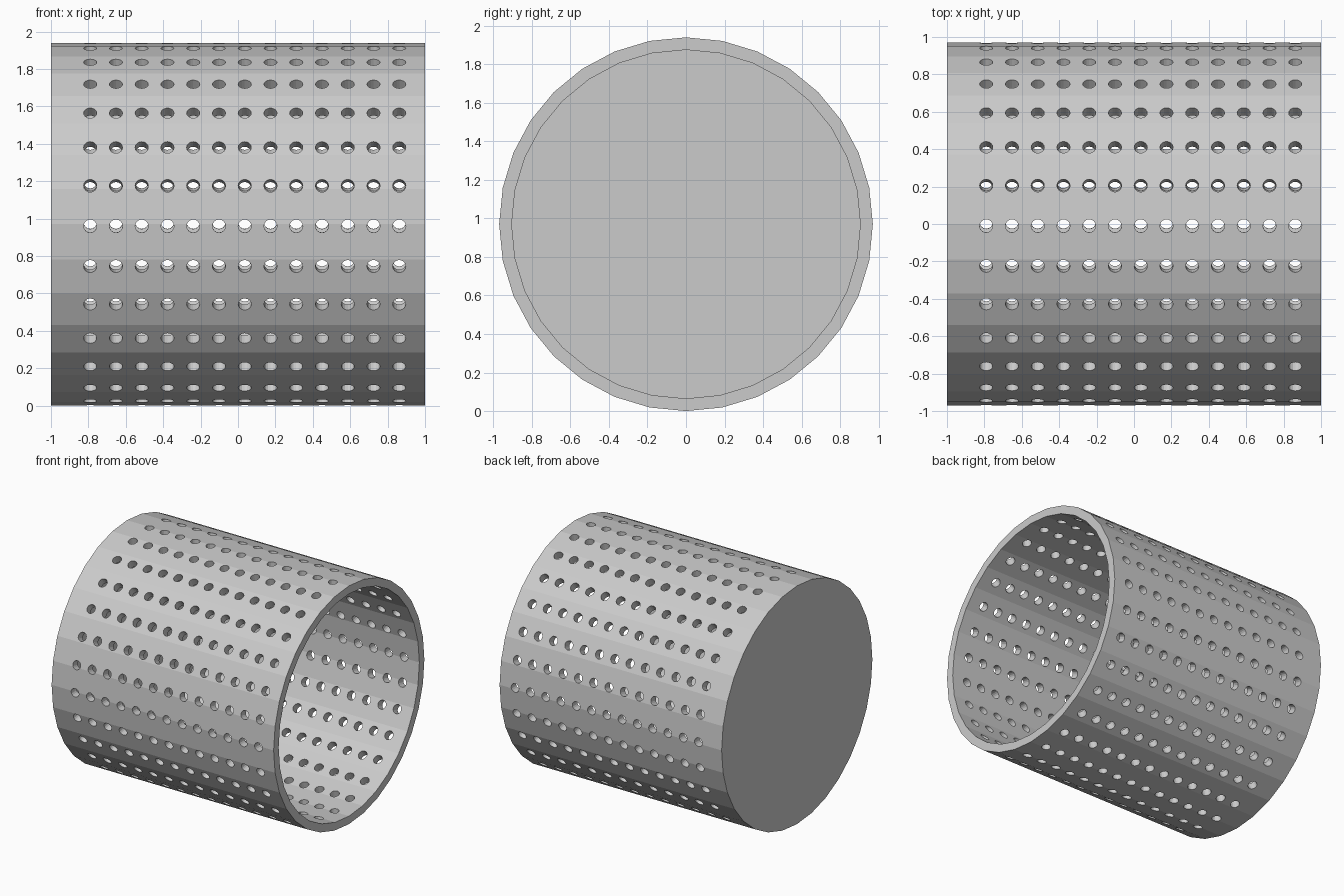
import bpy
import bmesh
from math import pi, radians
from mathutils import Matrix, Vector

if "Cube" in bpy.data.objects:
    bpy.data.objects.remove(bpy.data.objects["Cube"])

RADIUS, WALL, SIDES = 0.97, 0.065, 32
ROWS, COLUMNS, PITCH = 28, 13, 0.1377
HOLE_RADIUS, HOLE_CENTRE, HOLE_TURN = 0.035, 0.036, radians(0.6)

grey = bpy.data.materials.new("grey_metal")
grey.use_nodes = True
colour = (0.6, 0.6, 0.6, 1)
grey.diffuse_color = colour
grey.node_tree.nodes["Principled BSDF"].inputs["Base Color"].default_value = colour


def make_object(name, bm):
    mesh = bpy.data.meshes.new(name)
    bmesh.ops.recalc_face_normals(bm, faces=bm.faces)
    bm.to_mesh(mesh)
    bm.free()
    obj = bpy.data.objects.new(name, mesh)
    bpy.context.collection.objects.link(obj)
    mesh.materials.append(grey)
    return obj


# Drum lying along x: a cup profile with a closed left-hand end and an open far end
def ring(bm, x, radius):
    return [bm.verts.new(Matrix.Rotation(2 * pi * i / SIDES, 3, "X") @ Vector((x, 0, radius)))
            for i in range(SIDES)]


bm = bmesh.new()
inner = RADIUS - WALL
rings = [ring(bm, x, r) for x, r in ((-1, RADIUS), (1, RADIUS), (1, inner), (-1 + WALL, inner))]
for a, b in zip(rings, rings[1:]):
    for i in range(SIDES):
        j = (i + 1) % SIDES
        bm.faces.new((a[i], a[j], b[j], b[i]))
bm.faces.new(rings[0])
bm.faces.new(rings[-1])
bmesh.ops.translate(bm, verts=bm.verts, vec=(0, 0, RADIUS))
drum = make_object("perforated_drum", bm)

# Pegs that punch the rows of round holes through the wall
bm = bmesh.new()
for row in range(ROWS):
    turn = Matrix.Rotation(2 * pi * row / ROWS + HOLE_TURN, 4, "X")
    for column in range(COLUMNS):
        x = HOLE_CENTRE + (column - COLUMNS // 2) * PITCH
        place = Matrix.Translation((0, 0, RADIUS)) @ turn @ Matrix.Translation((x, 0, RADIUS - WALL / 2))
        bmesh.ops.create_cone(bm, cap_ends=True, segments=16, radius1=HOLE_RADIUS,
                              radius2=HOLE_RADIUS, depth=WALL * 3, matrix=place)
pegs = make_object("hole_cutter", bm)
pegs.hide_render = True

punch = drum.modifiers.new("holes", "BOOLEAN")
punch.operation = "DIFFERENCE"
punch.solver = "EXACT"
punch.object = pegs
bpy.context.view_layer.objects.active = drum
bpy.ops.object.modifier_apply(modifier=punch.name)
bpy.data.objects.remove(pegs)
